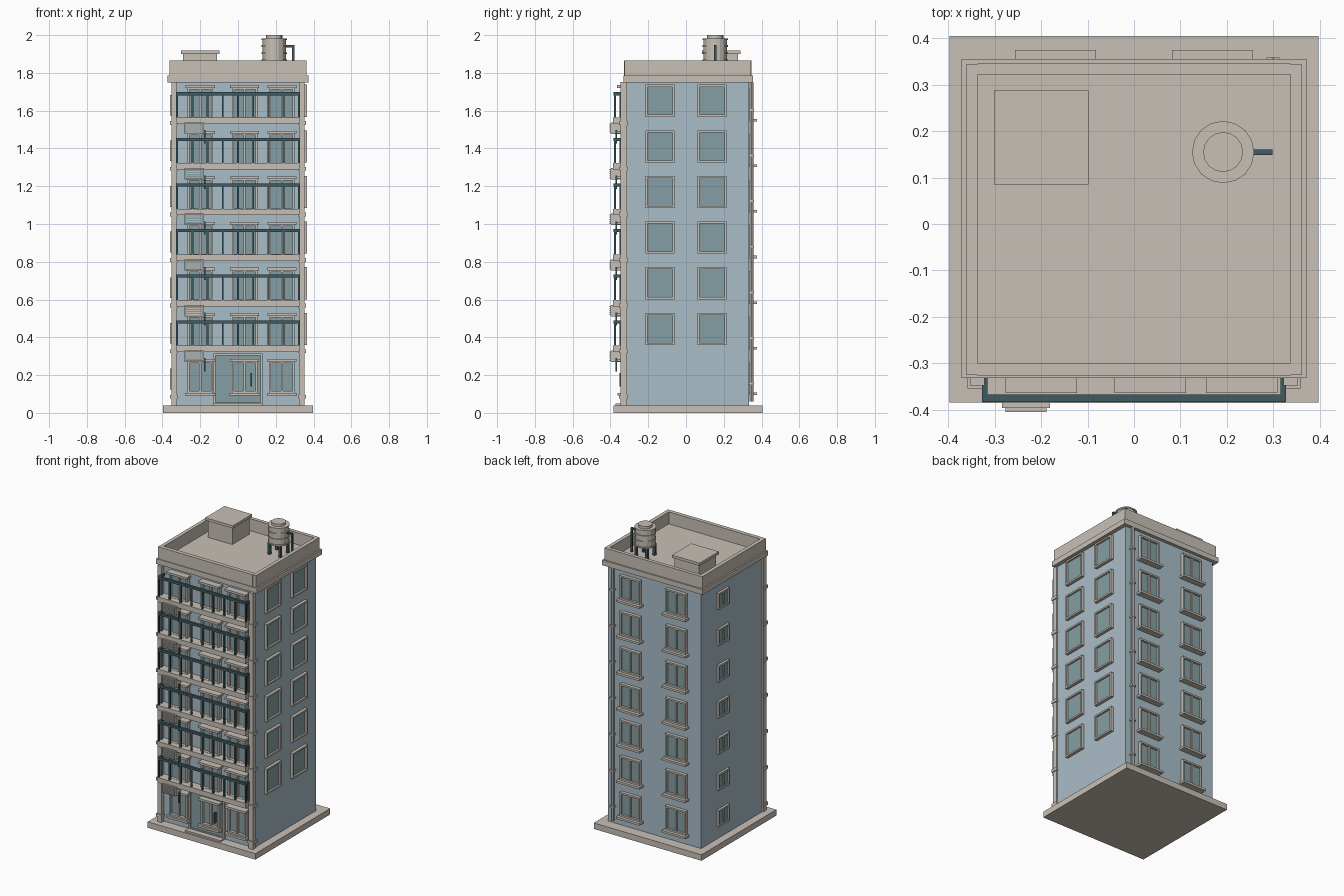
import bpy, bmesh, math
from mathutils import Vector, Matrix

if "Cube" in bpy.data.objects:
    bpy.data.objects.remove(bpy.data.objects["Cube"])

def mat(name, c):
    m = bpy.data.materials.new(name)
    m.diffuse_color = (*c, 1)
    m.use_nodes = True
    m.node_tree.nodes["Principled BSDF"].inputs["Base Color"].default_value = m.diffuse_color
    return m

TRIM = mat("beige_trim", (0.58, 0.53, 0.47))
WALL = mat("pale_blue_wall", (0.40, 0.51, 0.58))
GLASS = mat("teal_glass", (0.235, 0.347, 0.366))
RAIL = mat("dark_teal_metal", (0.05, 0.105, 0.125))

class Part:
    """Collects boxes and cylinders into one named object."""
    def __init__(self, name, material):
        self.name, self.mat, self.bm = name, material, bmesh.new()

    def box(self, x0, x1, y0, y1, z0, z1):
        m = Matrix.Translation(((x0 + x1) / 2, (y0 + y1) / 2, (z0 + z1) / 2))
        m = m @ Matrix.Diagonal((abs(x1 - x0), abs(y1 - y0), abs(z1 - z0), 1))
        bmesh.ops.create_cube(self.bm, size=1, matrix=m)

    def cyl(self, x, y, z0, z1, r, n=16, r2=None):
        bmesh.ops.create_cone(self.bm, cap_ends=True, segments=n, radius1=r,
                              radius2=r if r2 is None else r2, depth=z1 - z0,
                              matrix=Matrix.Translation((x, y, (z0 + z1) / 2)))

    def done(self):
        me = bpy.data.meshes.new(self.name)
        self.bm.to_mesh(me)
        self.bm.free()
        me.materials.append(self.mat)
        bpy.context.collection.objects.link(bpy.data.objects.new(self.name, me))

WX, YF, YB = 0.345, -0.32, 0.333   # wall planes
STEP = 0.2415                      # storey height

def facing(part, side, u0, u1, d0, d1, z0, z1):
    """Box on a facade: u along the wall, d outwards from it."""
    if side == "front":
        part.box(u0, u1, YF - d1, YF - d0, z0, z1)
    elif side == "back":
        part.box(u0, u1, YB + d0, YB + d1, z0, z1)
    elif side == "right":
        part.box(WX + d0, WX + d1, u0, u1, z0, z1)
    else:
        part.box(-WX - d1, -WX - d0, u0, u1, z0, z1)

def window(frame, glass, side, u, z, w, h, d=0.02, t=0.011, mullion=True, sill=0):
    a, b = u - w / 2, u + w / 2
    facing(frame, side, a, a + t, 0, d, z, z + h)
    facing(frame, side, b - t, b, 0, d, z, z + h)
    facing(frame, side, a + t, b - t, 0, d, z, z + t)
    facing(frame, side, a + t, b - t, 0, d, z + h - t, z + h)
    if mullion:
        facing(frame, side, u - t / 2, u + t / 2, 0, d * 0.8, z + t, z + h - t)
    facing(glass, side, a + t, b - t, 0, 0.008, z + t, z + h - t)
    if sill:
        facing(frame, side, a - 0.012, b + 0.012, 0, sill, z - 0.014, z)

# Ground slab and main body
p = Part("base_slab", TRIM); p.box(-0.398, 0.398, -0.385, 0.405, 0, 0.04); p.done()
p = Part("wall_body", WALL); p.box(-WX, WX, YF, YB, 0.04, 1.755); p.done()

# Roof slab and parapet
p = Part("roof_slab", TRIM); p.box(-0.372, 0.372, -0.332, 0.355, 1.75, 1.785); p.done()
p = Part("parapet", TRIM)
for s in (-1, 1):
    p.box(s * 0.337, s * 0.362, -0.325, 0.344, 1.785, 1.865)
p.box(-0.337, 0.337, -0.327, -0.3, 1.785, 1.865)
p.box(-0.337, 0.337, 0.322, 0.346, 1.785, 1.865)
p.done()

# Stair hut on the roof
p = Part("roof_hut", TRIM)
p.box(-0.29, -0.11, 0.097, 0.276, 1.785, 1.9)
p.box(-0.302, -0.098, 0.085, 0.288, 1.9, 1.918)
p.done()

# Water tank with bands, lid, legs and pipe
TX, TY = 0.192, 0.155
p = Part("water_tank", TRIM)
p.cyl(TX, TY, 1.86, 1.98, 0.062)
for z in (1.862, 1.9, 1.938, 1.974):
    p.cyl(TX, TY, z, z + 0.009, 0.067)
p.cyl(TX, TY, 1.98, 2.0, 0.043)
p.done()
p = Part("tank_legs", RAIL)
for sx in (-1, 1):
    for sy in (-1, 1):
        x, y = TX + sx * 0.04, TY + sy * 0.04
        p.box(x - 0.008, x + 0.008, y - 0.008, y + 0.008, 1.785, 1.865)
p.done()
p = Part("tank_pipe", RAIL)
p.box(0.25, 0.298, 0.149, 0.161, 1.935, 1.947)
p.box(0.286, 0.298, 0.149, 0.161, 1.785, 1.947)
p.done()

# Front corner columns with floor bands
p = Part("corner_columns", TRIM)
for s in (-1, 1):
    p.box(s * 0.322, s * 0.353, -0.348, -0.312, 0.04, 1.752)
    for k in range(7):
        z = 0.075 + k * STEP
        p.box(s * 0.318, s * 0.359, -0.354, -0.308, z, z + 0.02)
p.done()

# Windows on all four sides
frame, glass = Part("window_frames", TRIM), Part("window_glass", GLASS)
for k in range(7):
    z = k * STEP
    for u in (-0.2, 0.035, 0.232):
        window(frame, glass, "front", u, 0.105 + z, 0.135, 0.17, 0.028, sill=0.042)
        facing(frame, "front", u - 0.077, u + 0.077, 0, 0.044, 0.272 + z, 0.286 + z)
    for u in (-0.169, 0.169):
        window(frame, glass, "back", u, 0.108 + z, 0.15, 0.16, 0.022, sill=0.042)
    window(frame, glass, "left", 0.11, 0.125 + z, 0.115, 0.11, 0.016)
    if k < 6:
        for u in (-0.138, 0.138):
            window(frame, glass, "right", u, 0.36 + z, 0.155, 0.17, 0.02, mullion=False)
frame.done(); glass.done()

# Entrance door with step and handle
frame, glass = Part("door_frame", TRIM), Part("door_glass", GLASS)
window(frame, glass, "front", 0, 0.045, 0.26, 0.27, 0.016, mullion=False)
frame.box(-0.13, 0.13, -0.372, YF, 0.04, 0.05)
frame.done(); glass.done()
p = Part("door_handle", RAIL)
p.box(0.066, 0.073, -0.352, -0.33, 0.14, 0.21)
p.done()

# Balconies: slab, railing, air conditioner below
slab, rail = Part("balcony_slabs", TRIM), Part("balcony_railings", RAIL)
ac, grille = Part("air_conditioners", TRIM), Part("air_conditioner_grilles", GLASS)
pipe = Part("air_conditioner_pipes", RAIL)
for k in range(6):
    z = 0.322 + k * STEP
    slab.box(-0.325, 0.325, -0.386, YF, z, z + 0.034)
    top = z + 0.168
    rail.box(-0.328, 0.328, -0.383, -0.367, top - 0.016, top)
    for i in range(9):
        x = -0.322 + i * 0.0805
        rail.box(x - 0.005, x + 0.005, -0.38, -0.37, z + 0.034, top - 0.01)
    for s in (-1, 1):
        rail.box(s * 0.316, s * 0.328, -0.37, YF, top - 0.016, top)
        rail.box(s * 0.317, s * 0.327, -0.352, -0.342, z + 0.034, top - 0.01)
    za = z - 0.052
    ac.box(-0.284, -0.181, -0.397, -0.345, za, za + 0.06)
    grille.box(-0.277, -0.188, -0.399, -0.397, za + 0.005, za + 0.055)
    for i in range(5):
        zs = za + 0.006 + i * 0.011
        ac.box(-0.277, -0.188, -0.405, -0.397, zs, zs + 0.005)
    pipe.box(-0.179, -0.171, -0.372, -0.364, za - 0.05, za + 0.02)
for part in (slab, rail, ac, grille, pipe):
    part.done()

# Rear downpipe
p = Part("downpipe", TRIM)
p.cyl(0.3, 0.346, 0.06, 1.75, 0.011, 8)
for k in range(7):
    z = 0.15 + k * STEP
    p.box(0.286, 0.314, YB, 0.359, z, z + 0.01)
p.done()
